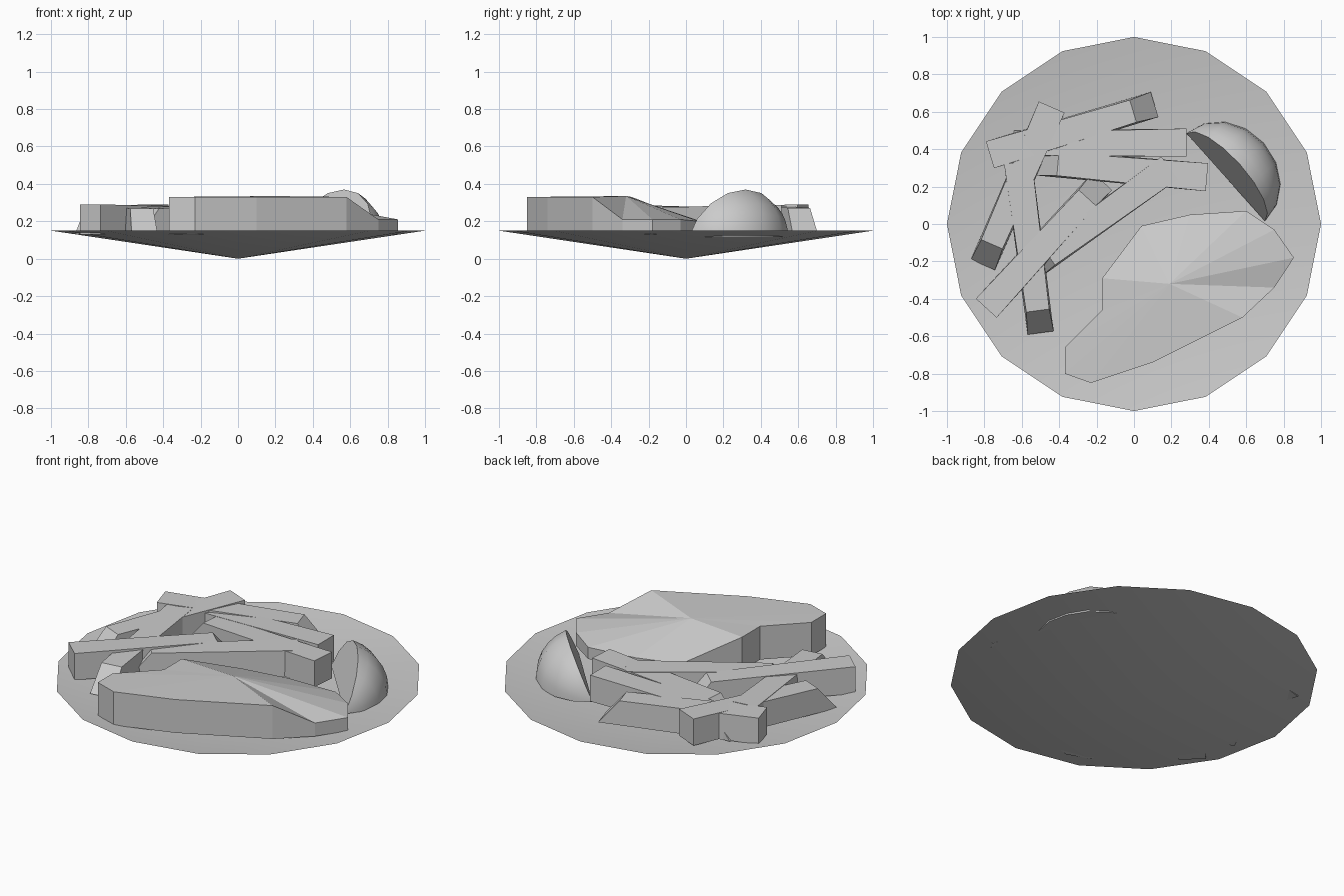
import bpy, bmesh, math
from mathutils import Vector

cube = bpy.data.objects.get("Cube")
if cube:
    bpy.data.objects.remove(cube, do_unlink=True)

grey = bpy.data.materials.new("light_grey")
grey.use_nodes = True
colour = (0.6, 0.6, 0.6, 1)
grey.diffuse_color = colour
grey.node_tree.nodes["Principled BSDF"].inputs["Base Color"].default_value = colour


def finish(bm, name, smooth=None, fix=True):
    if fix:
        bmesh.ops.recalc_face_normals(bm, faces=bm.faces)
    mesh = bpy.data.meshes.new(name)
    bm.to_mesh(mesh)
    bm.free()
    mesh.materials.append(grey)
    obj = bpy.data.objects.new(name, mesh)
    bpy.context.collection.objects.link(obj)
    if smooth:
        bpy.ops.object.select_all(action="DESELECT")
        obj.select_set(True)
        bpy.context.view_layer.objects.active = obj
        bpy.ops.object.shade_smooth_by_angle(angle=math.radians(smooth))
    return obj


# Plate: an open shallow cone with sixteen sides
bm = bmesh.new()
tip = bm.verts.new((0, 0, 0))
rim = [bm.verts.new((math.cos(a), math.sin(a), 0.15))
       for a in (i * math.tau / 16 for i in range(16))]
for i, v in enumerate(rim):
    bm.faces.new((tip, v, rim[(i + 1) % 16]))
finish(bm, "plate", 40, fix=False)

# Fish fillet: outline with upper heights, walls and a fanned top
outline = [(-0.37, -0.66, 0.33), (-0.37, -0.80, 0.33), (-0.23, -0.85, 0.33),
           (0.10, -0.74, 0.33), (0.58, -0.50, 0.33), (0.75, -0.34, 0.21),
           (0.855, -0.18, 0.21), (0.75, -0.03, 0.21), (0.60, 0.07, 0.20),
           (0.30, 0.05, 0.21), (0.04, -0.01, 0.22), (-0.17, -0.29, 0.33),
           (-0.17, -0.46, 0.33)]
bm = bmesh.new()
top = [bm.verts.new(p) for p in outline]
low = [bm.verts.new((x, y, 0.13)) for x, y, z in outline]
peak = bm.verts.new((0.19, -0.32, 0.335))
for i in range(len(top)):
    j = (i + 1) % len(top)
    bm.faces.new((low[i], low[j], top[j], top[i]))
    bm.faces.new((top[i], top[j], peak))
bm.faces.new(low[::-1])
finish(bm, "fish_fillet")


# Chips: straight at the butt end, sloping out at the other
def chip(name, butt, toward, lift):
    start = Vector((*butt, 0))
    along = (Vector((*toward, 0)) - start).normalized()
    side = Vector((-along.y, along.x, 0))
    bm = bmesh.new()
    ends = []
    for section in (((0, 0.075, 0.13), (0, 0.075, 0.285)),
                    ((0.92, 0.07, 0.13), (0.80, 0.062, 0.268))):
        (la, wa, za), (lb, wb, zb) = section
        ring = [(la, -wa, za), (la, wa, za), (lb, wb, zb + lift), (lb, -wb, zb + lift)]
        ends.append([bm.verts.new(start + along * l + side * w + Vector((0, 0, z)))
                     for l, w, z in ring])
    a, b = ends
    for i in range(4):
        j = (i + 1) % 4
        bm.faces.new((a[i], a[j], b[j], b[i]))
    bm.faces.new(a)
    bm.faces.new(b[::-1])
    finish(bm, name)


chips = [((-0.62, 0.33), (-0.515, -0.46)), ((0.19, 0.30), (-0.46, -0.17)),
         ((0.28, 0.435), (-0.52, 0.43)), ((0.39, 0.25), (-0.41, 0.32)),
         ((-0.77, 0.37), (0.0, 0.605)), ((-0.44, 0.625), (-0.765, -0.12)),
         ((-0.79, -0.45), (-0.25, 0.14))]
for i, (butt, toward) in enumerate(chips):
    chip(f"chip_{i + 1}", butt, toward, 0.001 * i)

# Lemon wedge: rounded peel swept about a horizontal core, with two flat cuts
bm = bmesh.new()
core = Vector((0.49, 0.25, 0.115))
axis = Vector((0.21, -0.235, 0)).normalized()
out = Vector((-axis.y, axis.x, 0))
steps, turns = 8, 5
rows = []
for i in range(1, steps):
    a = math.pi * i / steps
    r = 0.275 * math.sin(a)
    base = core - axis * 0.315 * math.cos(a)
    row = []
    for k in range(turns + 1):
        t = math.radians(68) * k / turns
        row.append(bm.verts.new(base + out * r * math.cos(t)
                                + Vector((0, 0, r * math.sin(t)))))
    rows.append(row)
ends = [bm.verts.new(core + axis * s * 0.315) for s in (-1, 1)]
for p, q in zip(rows, rows[1:]):
    for k in range(turns):
        bm.faces.new((p[k], p[k + 1], q[k + 1], q[k]))
for end, row in zip(ends, (rows[0], rows[-1])):
    for k in range(turns):
        bm.faces.new((end, row[k], row[k + 1]))
for k in (0, turns):
    bm.faces.new([ends[0]] + [row[k] for row in rows] + [ends[1]])
finish(bm, "lemon_wedge", 40)
